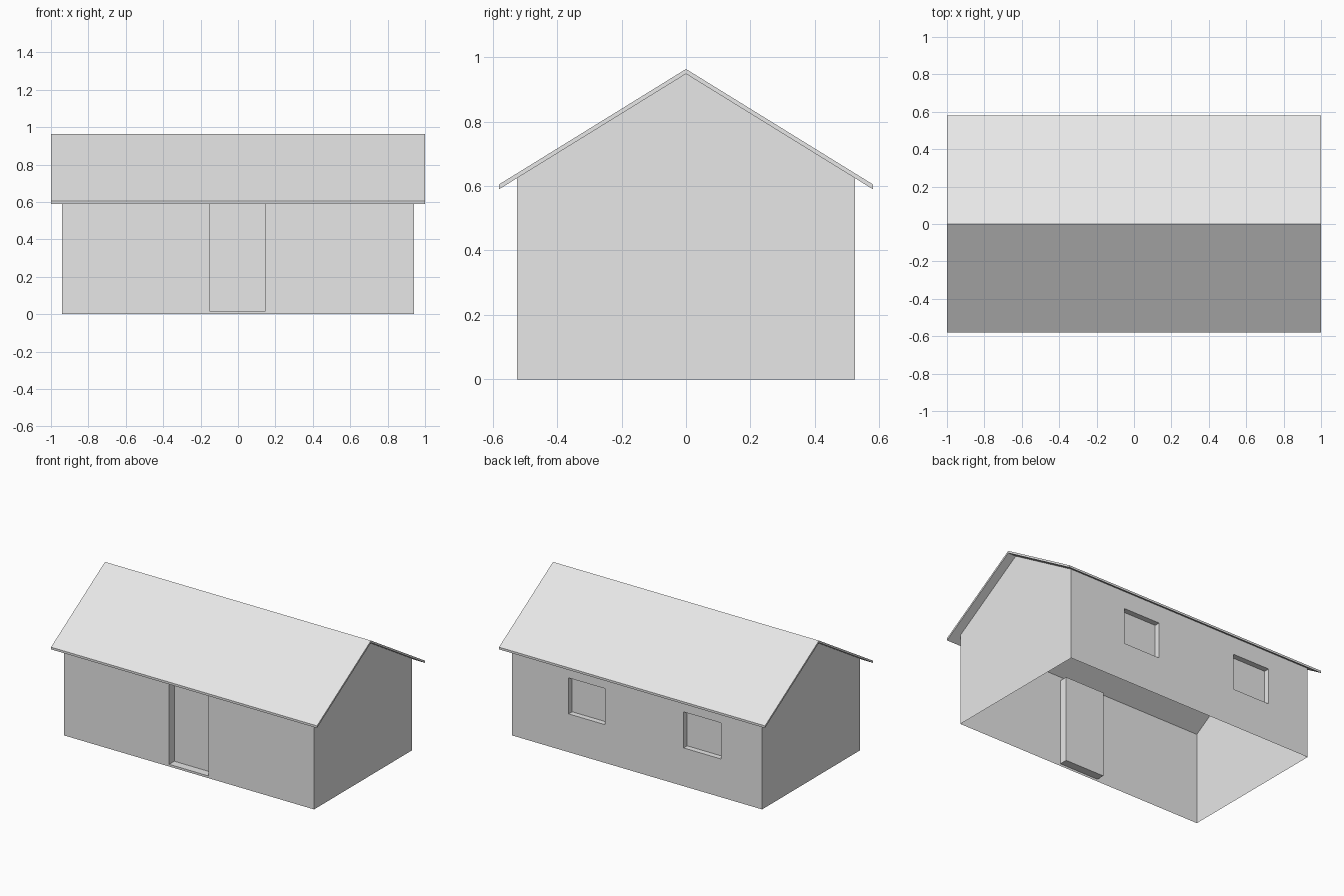
import bpy
import bmesh
from mathutils import Vector

cube = bpy.data.objects.get("Cube")
if cube:
    bpy.data.objects.remove(cube)

HALF_X, HALF_Y = 0.94, 0.525          # wall shell
ROOF_X, ROOF_Y = 1.0, 0.58            # roof overhang
RIDGE, EAVE, SLAB = 0.948, 0.59, 0.015
WALL_TOP = RIDGE - (RIDGE - EAVE) * HALF_Y / ROOF_Y

grey = bpy.data.materials.new("light grey")
grey.use_nodes = True
colour = (0.8, 0.8, 0.8, 1.0)
grey.diffuse_color = colour
grey.node_tree.nodes["Principled BSDF"].inputs["Base Color"].default_value = colour


def finish(name, bm):
    mesh = bpy.data.meshes.new(name)
    bmesh.ops.remove_doubles(bm, verts=bm.verts, dist=0.0001)
    bm.to_mesh(mesh)
    bm.free()
    mesh.materials.append(grey)
    obj = bpy.data.objects.new(name, mesh)
    bpy.context.collection.objects.link(obj)
    return obj


def add_face(bm, points, facing):
    """Add a polygon whose normal points along facing."""
    face = bm.faces.new([bm.verts.new(p) for p in points])
    face.normal_update()
    if face.normal.dot(Vector(facing)) < 0:
        face.normal_flip()


def long_wall(name, side, openings, depth):
    """Thin wall at y = side * HALF_Y with closed recesses (x0, x1, z0, z1)."""
    bm = bmesh.new()
    outer, inner = side * HALF_Y, side * (HALF_Y - depth)
    xs = sorted({-HALF_X, HALF_X, *(x for o in openings for x in o[:2])})
    zs = sorted({0.0, WALL_TOP, *(z for o in openings for z in o[2:])})

    def panel(x0, x1, z0, z1, y):
        add_face(bm, [(x0, y, z0), (x1, y, z0), (x1, y, z1), (x0, y, z1)], (0, side, 0))

    for x0, x1 in zip(xs, xs[1:]):
        for z0, z1 in zip(zs, zs[1:]):
            if (x0, x1, z0, z1) not in openings:
                panel(x0, x1, z0, z1, outer)

    for x0, x1, z0, z1 in openings:
        panel(x0, x1, z0, z1, inner)
        # jambs
        for x, n in ((x0, 1), (x1, -1)):
            add_face(bm, [(x, outer, z0), (x, inner, z0), (x, inner, z1), (x, outer, z1)], (n, 0, 0))
        # sill and head
        for z, n in ((z0, 1), (z1, -1)):
            add_face(bm, [(x0, outer, z), (x1, outer, z), (x1, inner, z), (x0, inner, z)], (0, 0, n))
    return finish(name, bm)


# Front wall with the door recess, back wall with two window recesses
long_wall("front_wall", -1, [(-0.15, 0.145, 0.015, 0.60)], 0.055)
long_wall("back_wall", 1, [(-0.63, -0.35, 0.26, 0.505), (0.24, 0.515, 0.26, 0.505)], 0.038)

# Gable end walls
for name, side in (("left_gable_wall", 1), ("right_gable_wall", -1)):
    bm = bmesh.new()
    outline = [(-HALF_Y, 0), (HALF_Y, 0), (HALF_Y, WALL_TOP), (0, RIDGE), (-HALF_Y, WALL_TOP)]
    add_face(bm, [(side * HALF_X, y, z) for y, z in outline], (side, 0, 0))
    finish(name, bm)

# Roof: bent slab profile extruded along the ridge
bm = bmesh.new()
under = [(-ROOF_Y, EAVE), (0, RIDGE), (ROOF_Y, EAVE)]
profile = under + [(y, z + SLAB) for y, z in reversed(under)]
end = bm.faces.new([bm.verts.new((-ROOF_X, y, z)) for y, z in profile])
ext = bmesh.ops.extrude_face_region(bm, geom=[end], use_keep_orig=True)
moved = [v for v in ext["geom"] if isinstance(v, bmesh.types.BMVert)]
bmesh.ops.translate(bm, verts=moved, vec=(2 * ROOF_X, 0, 0))
bmesh.ops.recalc_face_normals(bm, faces=bm.faces)
finish("roof", bm)
